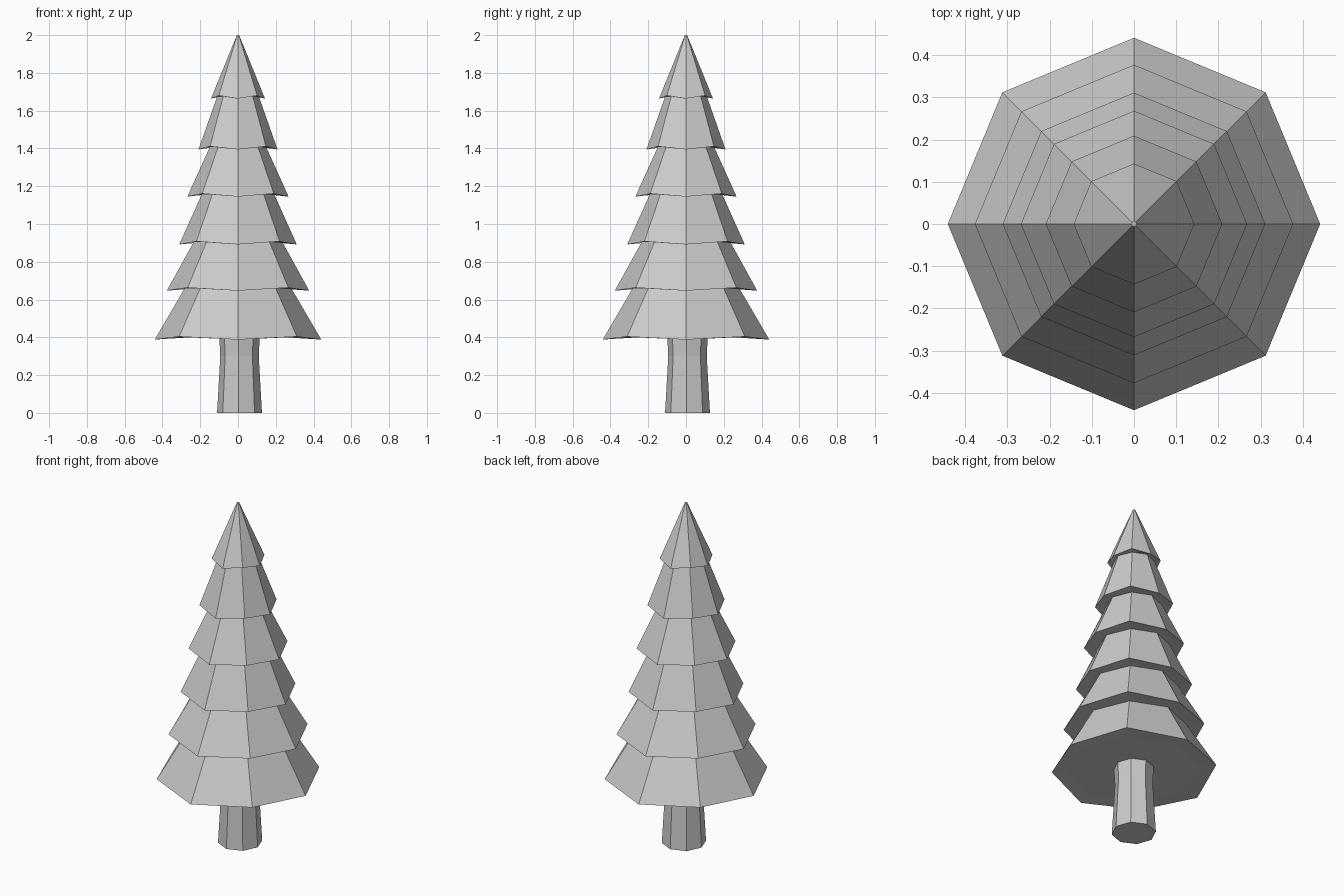
import bpy, bmesh, math

if "Cube" in bpy.data.objects:
    bpy.data.objects.remove(bpy.data.objects["Cube"])

SIDES = 8


def loft(name, rings):
    """Closed 8-sided solid from rings of (radius, z, diagonal_lift, turn, cx, cy)."""
    bm = bmesh.new()
    loops = []
    for r, z, lift, turn, cx, cy in rings:
        loop = []
        for i in range(SIDES):
            a = 2 * math.pi * i / SIDES + turn
            loop.append(bm.verts.new((cx + r * math.cos(a), cy + r * math.sin(a),
                                      z + lift * (i % 2))))
        loops.append(loop)
    for lo, hi in zip(loops, loops[1:]):
        for i in range(SIDES):
            j = (i + 1) % SIDES
            bm.faces.new((lo[i], lo[j], hi[j], hi[i]))
    bm.faces.new(loops[0][::-1])
    bm.faces.new(loops[-1])
    bmesh.ops.recalc_face_normals(bm, faces=bm.faces)
    mesh = bpy.data.meshes.new(name)
    bm.to_mesh(mesh)
    bm.free()
    obj = bpy.data.objects.new(name, mesh)
    bpy.context.collection.objects.link(obj)
    return obj


# Trunk: slightly off-centre, waisted just below the branches
turn = math.radians(-3)
loft("trunk", [(r, z, 0, turn, 0.008, 0.008)
               for r, z in ((0.119, 0.0), (0.102, 0.30), (0.108, 0.42))])

# Branch tiers: (rim radius, rim z, radius at top, top z), bottom to top
tiers = [
    (0.441, 0.388, 0.275, 0.672),
    (0.377, 0.647, 0.228, 0.917),
    (0.311, 0.892, 0.187, 1.168),
    (0.268, 1.145, 0.145, 1.417),
    (0.209, 1.395, 0.107, 1.685),
    (0.143, 1.664, 0.006, 2.0),
]
for n, (r, z, r_top, z_top) in enumerate(tiers, 1):
    # Underside cap, zigzag rim, sloping wall
    loft(f"branch_tier_{n}", [
        (r * 0.82, z + 0.012, 0, 0, 0, 0),
        (r, z, 0.016, 0, 0, 0),
        (r_top, z_top, 0, 0, 0, 0),
    ])
